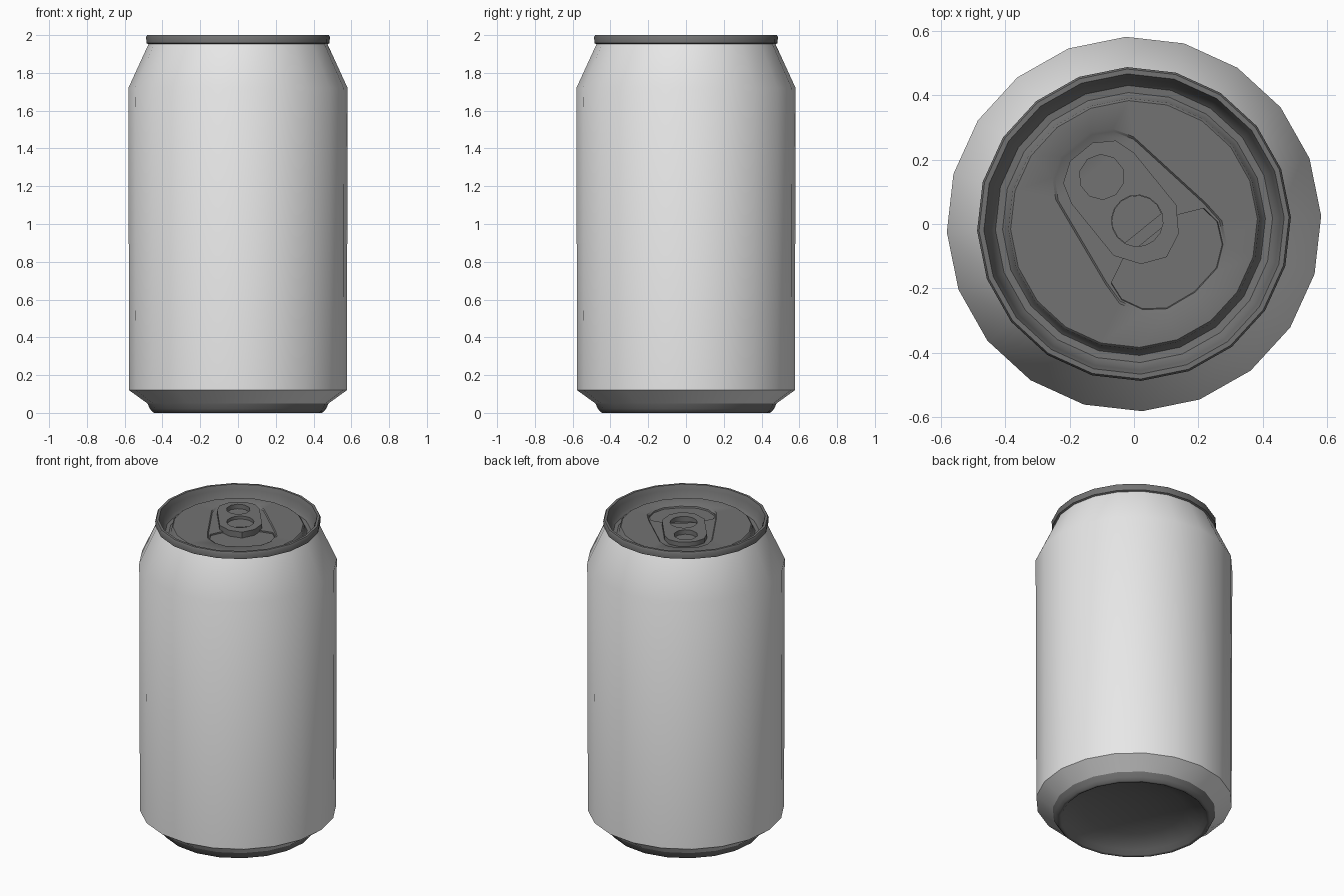
import bpy, bmesh, math
from mathutils import Vector

cube = bpy.data.objects.get("Cube")
if cube:
    bpy.data.objects.remove(cube, do_unlink=True)

SIDES = 20
TURN = math.radians(2.5)
PANEL_Z, RECESS_Z, MOUTH_Z, TAB_Z = 1.95, 1.943, 1.934, 1.972
# Tab axes: u points from the finger hole to the mouth, v across
RIVET = Vector((0.01, 0.01))
U = Vector((0.63, -0.777)).normalized()
V = Vector((-U.y, U.x))


def make_material(name, value):
    mat = bpy.data.materials.new(name)
    mat.use_nodes = True
    color = (value, value, value, 1)
    mat.diffuse_color = color
    mat.node_tree.nodes["Principled BSDF"].inputs["Base Color"].default_value = color
    return mat


light_metal = make_material("light_metal", 0.8)
dark_metal = make_material("dark_metal", 0.17)


def finish(bm, name, mat, angle):
    mesh = bpy.data.meshes.new(name)
    bm.to_mesh(mesh)
    bm.free()
    ob = bpy.data.objects.new(name, mesh)
    bpy.context.collection.objects.link(ob)
    mesh.materials.append(mat)
    bpy.ops.object.select_all(action='DESELECT')
    ob.select_set(True)
    bpy.context.view_layer.objects.active = ob
    bpy.ops.object.shade_smooth_by_angle(angle=math.radians(angle))
    return ob


def bridge(bm, a, b):
    """Join two loops; a single-vertex loop makes a fan."""
    n = max(len(a), len(b))
    for i in range(n):
        j = (i + 1) % n
        if len(a) == 1:
            bm.faces.new((a[0], b[j], b[i]))
        else:
            bm.faces.new((a[i], a[j], b[j], b[i]))


def revolve(bm, profile):
    """Spin (radius, height) points and return the last ring."""
    last = None
    for r, z in profile:
        count = SIDES if r > 0 else 1
        ring = []
        for i in range(count):
            a = TURN + math.tau * i / SIDES
            ring.append(bm.verts.new((r * math.cos(a), r * math.sin(a), z)))
        if last:
            bridge(bm, last, ring)
        last = ring
    return last


def mirrored(half):
    """Complete an outline that is symmetric across v."""
    return half + [(u, -v) for u, v in reversed(half) if v > 0]


def circle(cu, r, n):
    return [(cu + r * math.cos(math.tau * i / n), r * math.sin(math.tau * i / n))
            for i in range(n)]


def loop(bm, points, z, scale=1):
    verts = []
    for u, v in points:
        p = RIVET + U * u * scale + V * v * scale
        verts.append(bm.verts.new((p.x, p.y, z)))
    return verts


def fill(bm, *loops):
    """Fill the area between an outer loop and its holes, facing up."""
    edges = []
    for lp in loops:
        for a, b in zip(lp, lp[1:] + lp[:1]):
            edges.append(bm.edges.get((a, b)) or bm.edges.new((a, b)))
    result = bmesh.ops.triangle_fill(bm, edges=edges, use_beauty=True, normal=(0, 0, 1))
    for f in result["geom"]:
        if isinstance(f, bmesh.types.BMFace):
            f.normal_update()
            if f.normal.z < 0:
                f.normal_flip()


# Body: lower bevel, wall and sloping shoulder
bm = bmesh.new()
revolve(bm, [(0.48, 0.05), (0.577, 0.12), (0.581, 1.72), (0.473, 1.955)])
finish(bm, "can_body", light_metal, 35)

# Base: hollow dome and foot ring
bm = bmesh.new()
revolve(bm, [(0, 0.11), (0.15, 0.1), (0.3, 0.075), (0.41, 0.03), (0.43, 0.006),
             (0.442, 0), (0.452, 0.004), (0.467, 0.022), (0.48, 0.05)])
finish(bm, "can_base", dark_metal, 60)

# Lid: rim, groove and panel with a shallow recess and a mouth
mouth_shape = mirrored([(0.285, 0), (0.27, 0.1), (0.225, 0.16), (0.16, 0.192),
                        (0.1, 0.185), (0.065, 0.11)])
recess_shape = mirrored([(0.297, 0), (0.282, 0.105), (0.233, 0.17), (0.165, 0.204),
                         (0.09, 0.2), (-0.21, 0.155), (-0.27, 0.12), (-0.305, 0.06)])
bm = bmesh.new()
panel = revolve(bm, [(0.47, 1.95), (0.485, 1.957), (0.487, 1.99), (0.481, 2),
                     (0.466, 2), (0.455, 1.97), (0.446, 1.925), (0.43, 1.907),
                     (0.408, 1.905), (0.395, 1.918), (0.39, 1.944), (0.383, PANEL_Z)])
recess_top = loop(bm, recess_shape, PANEL_Z)
recess_low = loop(bm, recess_shape, RECESS_Z, 0.97)
mouth_top = loop(bm, mouth_shape, RECESS_Z)
mouth_low = loop(bm, mouth_shape, MOUTH_Z, 0.99)
bridge(bm, recess_top, recess_low)
bridge(bm, mouth_top, mouth_low)
fill(bm, panel, recess_top)
fill(bm, recess_low, mouth_top)
fill(bm, mouth_low)
finish(bm, "can_lid", dark_metal, 40)


def plate(name, outline, holes, z0, z1):
    """Raised flat part with optional holes."""
    bm = bmesh.new()
    top = loop(bm, outline, z1)
    bridge(bm, loop(bm, outline, z0), top)
    rims = []
    for hole in holes:
        rim = loop(bm, hole, z1)
        bridge(bm, rim, loop(bm, hole, z0))
        rims.append(rim)
    fill(bm, top, *rims)
    return finish(bm, name, dark_metal, 40)


# Pull tab with finger hole and rivet hole
tab_shape = mirrored([(0.145, 0), (0.112, 0.075), (0.038, 0.125), (-0.17, 0.125),
                      (-0.235, 0.105), (-0.275, 0.045)])
plate("pull_tab", tab_shape, [circle(0, 0.08, 16), circle(-0.175, 0.07, 10)],
      MOUTH_Z, TAB_Z)

# Fastening tongue inside the rivet hole
tongue_shape = [(min(u, 0.036), v) for u, v in circle(0, 0.079, 16)
                if u < 0.04 or abs(v) > 0.06]
plate("rivet_tongue", tongue_shape, [], MOUTH_Z, RECESS_Z + 0.01)
